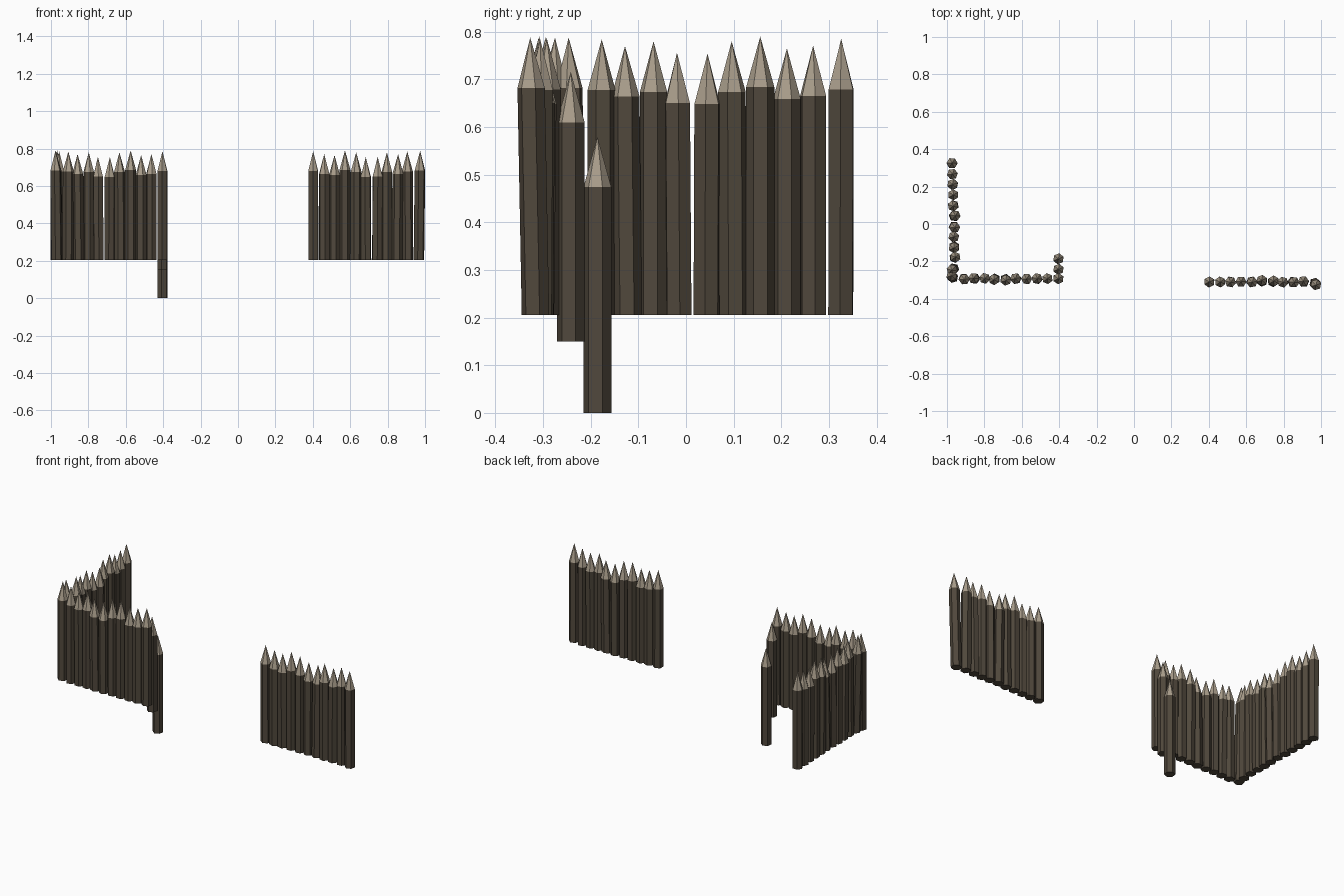
import bpy, bmesh, math
from mathutils import Vector, Matrix

if "Cube" in bpy.data.objects:
    bpy.data.objects.remove(bpy.data.objects["Cube"])


def flat_colour(name, rgb):
    m = bpy.data.materials.new(name)
    m.diffuse_color = (*rgb, 1.0)
    m.use_nodes = True
    m.node_tree.nodes["Principled BSDF"].inputs["Base Color"].default_value = m.diffuse_color
    return m


BARK = flat_colour("dark bark", (0.080, 0.064, 0.045))
CUT_WOOD = flat_colour("pale cut wood", (0.40, 0.34, 0.26))
SIDES, RADIUS, POINT = 6, 0.0295, 0.106


def add_stake(bm, base, tip, turn):
    """Six-sided log from base to a sharpened tip; the point gets the pale colour."""
    base, tip = Vector(base), Vector(tip)
    shoulder = tip.lerp(base, POINT / (tip.z - base.z))
    rings = []
    for c in (base, shoulder):
        rings.append([bm.verts.new(c + Vector((RADIUS * math.cos(a), RADIUS * math.sin(a), 0)))
                      for a in (turn + math.tau * i / SIDES for i in range(SIDES))])
    apex = bm.verts.new(tip)
    low, high = rings
    bm.faces.new(low[::-1])
    for i in range(SIDES):
        j = (i + 1) % SIDES
        bm.faces.new((low[i], low[j], high[j], high[i]))
        bm.faces.new((high[i], high[j], apex)).material_index = 1


def make_object(name, bm, matrix=Matrix()):
    mesh = bpy.data.meshes.new(name)
    bm.to_mesh(mesh)
    bm.free()
    mesh.materials.append(BARK)
    mesh.materials.append(CUT_WOOD)
    ob = bpy.data.objects.new(name, mesh)
    ob.matrix_world = matrix
    bpy.context.collection.objects.link(ob)


# One wall section: distance along, sideways offset, tip height, lean along, lean sideways
STAKES = [
    (-0.004, 0.007, 0.788, -0.007, 0.011),
    (0.056, 0.000, 0.784, 0.002, -0.003),
    (0.113, 0.001, 0.770, -0.006, 0.002),
    (0.167, 0.002, 0.780, 0.000, 0.000),
    (0.220, -0.001, 0.756, -0.004, -0.004),
    (0.278, -0.003, 0.754, 0.002, -0.006),
    (0.334, 0.000, 0.780, -0.003, 0.002),
    (0.391, -0.001, 0.790, 0.000, 0.000),
    (0.447, 0.000, 0.765, 0.000, 0.002),
    (0.502, 0.001, 0.771, 0.000, 0.000),
    (0.560, 0.001, 0.785, 0.001, 0.000),
]


def make_wall(name, x, y, degrees):
    bm = bmesh.new()
    for i, (s, side, top, ds, dside) in enumerate(STAKES):
        add_stake(bm, (s, side, 0.205), (s + ds, side + dside, top), 0.3 + i * 1.9)
    make_object(name, bm, Matrix.Translation((x, y, 0)) @ Matrix.Rotation(math.radians(degrees), 4, 'Z'))


# Three wall sections: two along the front, one running back on the left
make_wall("left_front_wall", -0.965, -0.293, 0)
make_wall("right_front_wall", 0.963, -0.309, 180)
make_wall("left_side_wall", -0.957, -0.235, 91.5)

# Two lowered stakes stepping down behind the gateway edge
for name, y, bottom, top in (("upper_step_stake", -0.242, 0.15, 0.716),
                             ("lower_step_stake", -0.186, 0.0, 0.580)):
    bm = bmesh.new()
    add_stake(bm, (-0.404, y, bottom), (-0.404, y, top), math.radians(21))
    make_object(name, bm)
